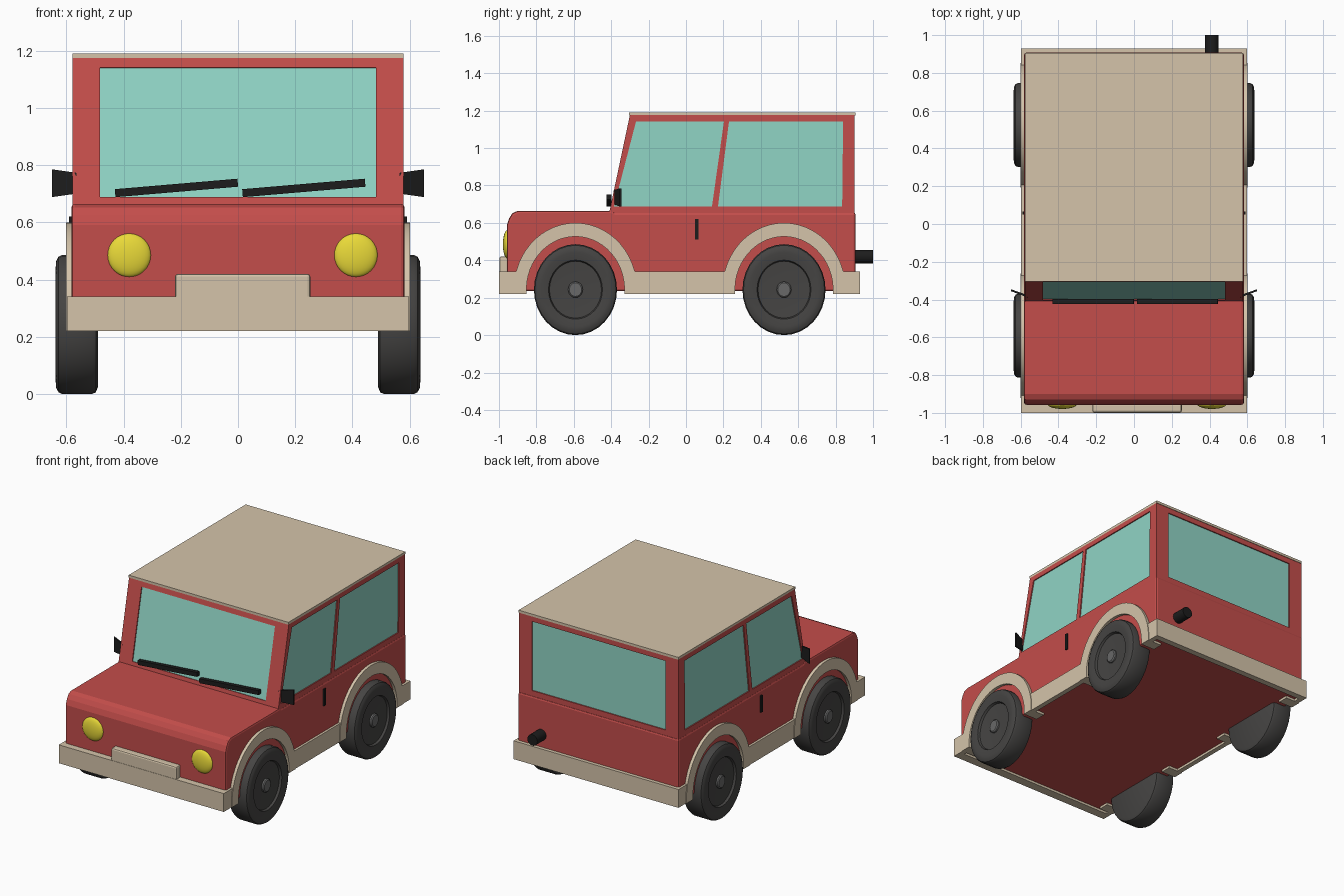
import bpy, bmesh, math
from mathutils import Matrix

if "Cube" in bpy.data.objects:
    bpy.data.objects.remove(bpy.data.objects["Cube"])


def material(name, rgb):
    m = bpy.data.materials.new(name)
    m.diffuse_color = (*rgb, 1)
    m.use_nodes = True
    m.node_tree.nodes["Principled BSDF"].inputs["Base Color"].default_value = m.diffuse_color
    return m


RED = material("red_paint", (0.55, 0.075, 0.07))
TAN = material("tan_trim", (0.66, 0.55, 0.40))
GLASS = material("glass", (0.28, 0.66, 0.56))
YELLOW = material("yellow_lamp", (0.82, 0.70, 0.04))
RUBBER = material("dark_rubber", (0.06, 0.058, 0.056))
HUB = material("hub_grey", (0.14, 0.14, 0.14))
BLACK = material("black_plastic", (0.012, 0.012, 0.012))


def finish(name, bm, mat, smooth=None):
    bmesh.ops.recalc_face_normals(bm, faces=bm.faces)
    me = bpy.data.meshes.new(name)
    bm.to_mesh(me)
    bm.free()
    ob = bpy.data.objects.new(name, me)
    bpy.context.collection.objects.link(ob)
    me.materials.append(mat)
    if smooth:
        bpy.ops.object.select_all(action='DESELECT')
        ob.select_set(True)
        bpy.context.view_layer.objects.active = ob
        bpy.ops.object.shade_smooth_by_angle(angle=math.radians(smooth))
    return ob


def prism(name, pts, x0, x1, mat, smooth=None):
    """Extrude a (y, z) outline from x0 to x1."""
    bm = bmesh.new()
    face = bm.faces.new([bm.verts.new((x0, y, z)) for y, z in pts])
    ext = bmesh.ops.extrude_face_region(bm, geom=[face])
    for v in ext["geom"]:
        if isinstance(v, bmesh.types.BMVert):
            v.co.x = x1
    return finish(name, bm, mat, smooth)


def box(name, x0, x1, y0, y1, z0, z1, mat):
    return prism(name, [(y0, z0), (y1, z0), (y1, z1), (y0, z1)], x0, x1, mat)


def bevel(ob, width, segments=2):
    m = ob.modifiers.new("bevel", 'BEVEL')
    m.width, m.segments = width, segments
    m.limit_method, m.angle_limit = 'ANGLE', math.radians(60)


# Lower body with rounded bonnet nose
body = prism("lower_body", [(-0.957, 0.235), (-0.957, 0.59), (-0.945, 0.625), (-0.928, 0.652),
                            (-0.90, 0.664), (-0.40, 0.664), (-0.38, 0.655), (0.907, 0.655),
                            (0.907, 0.235)], -0.582, 0.582, RED)
bevel(body, 0.012)

# Cabin with recessed windows
cabin = prism("cabin", [(-0.42, 0.61), (-0.30, 1.176), (0.902, 1.176), (0.902, 0.61)],
              -0.578, 0.578, RED)


def end_pane(slope_pts, n, d0, d1):
    (ya, za), (yb, zb) = slope_pts
    return [(ya + n[0] * d0, za + n[1] * d0), (yb + n[0] * d0, zb + n[1] * d0),
            (yb + n[0] * d1, zb + n[1] * d1), (ya + n[0] * d1, za + n[1] * d1)]


SCREEN = ([(-0.4035, 0.688), (-0.3076, 1.14)], (0.978, -0.207))
BACK = ([(0.902, 0.688), (0.902, 1.14)], (-1, 0))
FRONT_SIDE = [(-0.385, 0.688), (-0.267, 1.143), (0.203, 1.143), (0.139, 0.688)]
REAR_SIDE = [(0.171, 0.688), (0.23, 1.143), (0.84, 1.143), (0.835, 0.688)]

# each window: name, outline and x range of its recess, outline and x range of its glass
windows = []
for name, (line, n) in (("windscreen", SCREEN), ("rear_window", BACK)):
    windows.append((name, end_pane(line, n, -0.03, 0.01), -0.483, 0.483,
                    end_pane(line, n, 0.007, 0.014), -0.483, 0.483))
for side, s in (("right", 1), ("left", -1)):
    for name, pts in (("front", FRONT_SIDE), ("rear", REAR_SIDE)):
        windows.append((f"{name}_{side}_window", pts, s * 0.568, s * 0.62,
                        pts, s * 0.564, s * 0.571))

for name, cut, c0, c1, pane, g0, g1 in windows:
    cutter = prism(name + "_cutter", cut, c0, c1, RED)
    cutter.hide_render = True
    m = cabin.modifiers.new(name, 'BOOLEAN')
    m.operation, m.solver, m.object = 'DIFFERENCE', 'EXACT', cutter
    bpy.context.view_layer.objects.active = cabin
    bpy.ops.object.modifier_apply(modifier=name)
    bpy.data.objects.remove(cutter)
    prism(name, pane, g0, g1, GLASS)

# Roof panel
box("roof", -0.578, 0.578, -0.305, 0.905, 1.174, 1.19, TAN)

# Bumpers and raised centre plate
box("front_bumper", -0.597, 0.597, -1.0, -0.94, 0.22, 0.34, TAN)
box("rear_bumper", -0.597, 0.597, 0.89, 0.93, 0.22, 0.34, TAN)
plate = box("bumper_plate", -0.22, 0.253, -0.998, -0.95, 0.30, 0.42, TAN)
bevel(plate, 0.01)

AXLES = (("front", -0.591), ("rear", 0.524))
WZ = 0.243


def arc(cy, ry, rz):
    a0 = -math.asin((WZ - 0.22) / rz)
    n = 28
    angles = [a0 + (math.pi - 2 * a0) * i / n for i in range(n + 1)]
    return [(cy + ry * math.cos(a), WZ + rz * math.sin(a)) for a in angles]


def wheel(name, cy, s):
    # (radius, x) profile turned about the axle, taller than long
    def lathe(part, prof, mat, n=32):
        bm = bmesh.new()
        rings = [[bm.verts.new((s * x, cy + r * 0.914 * math.cos(2 * math.pi * i / n),
                                WZ + r * math.sin(2 * math.pi * i / n))) for i in range(n)]
                 for r, x in prof]
        for a, b in zip(rings, rings[1:]):
            for i in range(n):
                j = (i + 1) % n
                bm.faces.new((a[i], a[j], b[j], b[i]))
        bm.faces.new(rings[0])
        bm.faces.new(rings[-1])
        finish(part, bm, mat, 30)
    lathe(name, [(0.10, 0.612), (0.152, 0.616), (0.158, 0.63), (0.20, 0.637), (0.222, 0.635),
                 (0.237, 0.627), (0.243, 0.615), (0.243, 0.51), (0.237, 0.497), (0.22, 0.49)], RUBBER)
    lathe(name + "_hub", [(0.043, 0.60), (0.043, 0.622), (0.036, 0.628)], HUB, 20)


for side, s in (("right", 1), ("left", -1)):
    # Side skirts between the wheel openings
    for part, y0, y1 in (("front", -1.0, -0.86), ("middle", -0.32, 0.25), ("rear", 0.795, 0.93)):
        box(f"{part}_{side}_skirt", s * 0.565, s * 0.597, y0, y1, 0.22, 0.34, TAN)
    # Wheel arches and wheels
    for end, cy in AXLES:
        outline = arc(cy, 0.33, 0.357) + arc(cy, 0.262, 0.284)[::-1]
        prism(f"{end}_{side}_arch", outline, s * 0.50, s * 0.601, TAN, 30)
        wheel(f"{end}_{side}_wheel", cy, s)
    # Door handle
    box(f"{side}_door_handle", s * 0.575, s * 0.59, 0.049, 0.066, 0.51, 0.62, BLACK)
    # Wing mirror, a thin plate swept back
    bm = bmesh.new()
    bottom = [bm.verts.new((s * x, y, z)) for x, y, z in
              ((0.565, -0.388, 0.70), (0.65, -0.356, 0.688), (0.65, -0.346, 0.688), (0.565, -0.376, 0.70))]
    top = [bm.verts.new((v.co.x, v.co.y, 1.47 - v.co.z + 0.003)) for v in bottom]
    bm.faces.new(bottom)
    bm.faces.new(top)
    for i in range(4):
        j = (i + 1) % 4
        bm.faces.new((bottom[i], bottom[j], top[j], top[i]))
    finish(f"{side}_mirror", bm, BLACK)

# Headlamps, flattened domes
for name, x in (("left_headlamp", -0.38), ("right_headlamp", 0.412)):
    bm = bmesh.new()
    bmesh.ops.create_uvsphere(bm, u_segments=32, v_segments=16, radius=1)
    bmesh.ops.transform(bm, verts=bm.verts, matrix=Matrix.Translation((x, -0.955, 0.485))
                        @ Matrix.Diagonal((0.076, 0.024, 0.076, 1)))
    finish(name, bm, YELLOW, 40)

# Windscreen wipers
for name, x in (("left_wiper", -0.215), ("right_wiper", 0.23)):
    bm = bmesh.new()
    bmesh.ops.create_cube(bm, size=1)
    bmesh.ops.transform(bm, verts=bm.verts, matrix=Matrix.Translation((x, -0.411, 0.72))
                        @ Matrix.Rotation(-0.085, 4, 'Y') @ Matrix.Diagonal((0.43, 0.026, 0.028, 1)))
    finish(name, bm, BLACK)

# Exhaust pipe
bm = bmesh.new()
bmesh.ops.create_cone(bm, cap_ends=True, segments=24, radius1=0.036, radius2=0.036, depth=0.12)
bmesh.ops.transform(bm, verts=bm.verts, matrix=Matrix.Translation((0.412, 0.94, 0.42))
                    @ Matrix.Rotation(math.pi / 2, 4, 'X'))
finish("exhaust_pipe", bm, BLACK, 40)
